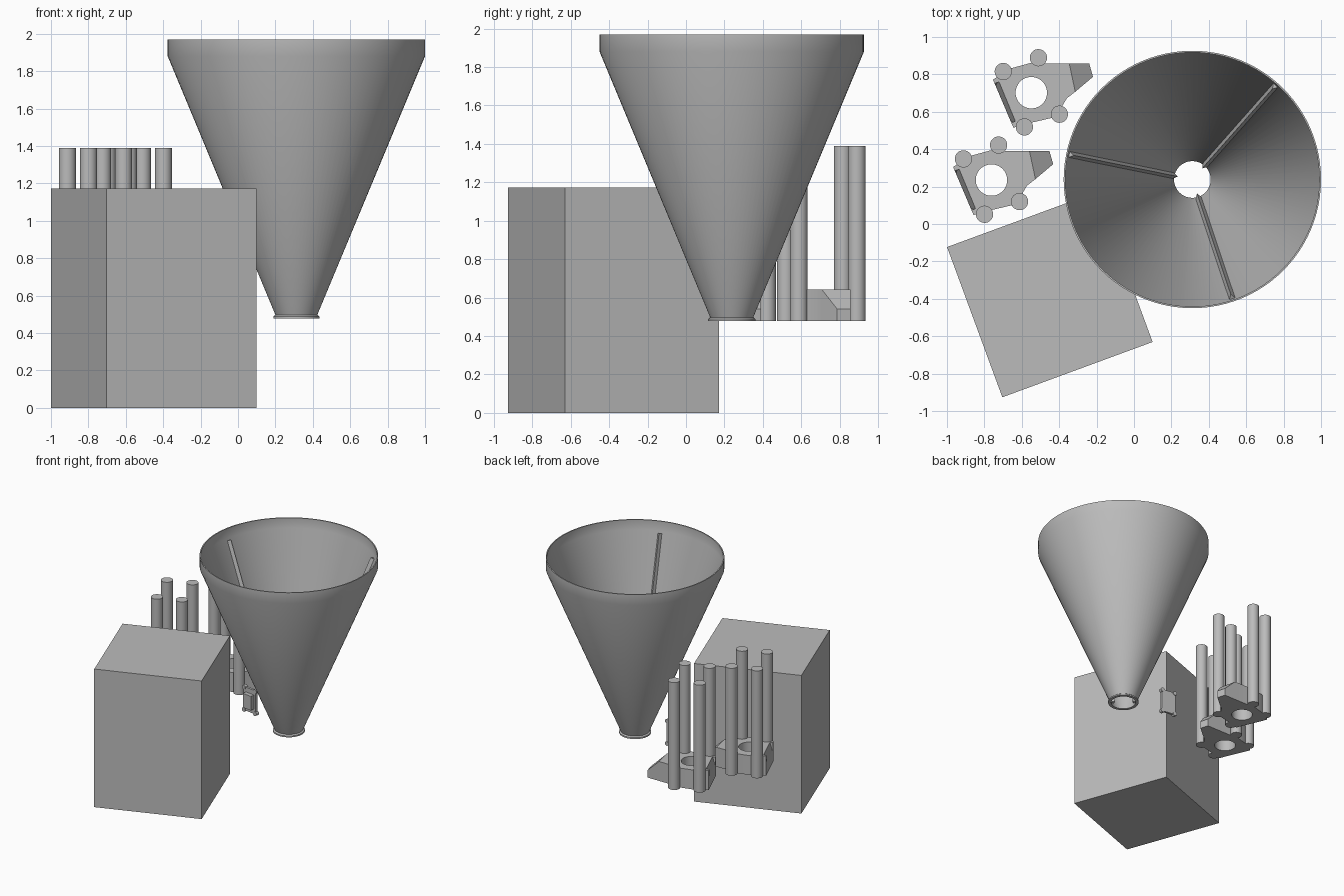
import bpy, bmesh, math
from mathutils import Matrix, Vector

if "Cube" in bpy.data.objects:
    bpy.data.objects.remove(bpy.data.objects["Cube"])

grey = bpy.data.materials.new("plain_grey")
grey.diffuse_color = (0.5, 0.5, 0.5, 1)
grey.use_nodes = True
grey.node_tree.nodes["Principled BSDF"].inputs["Base Color"].default_value = grey.diffuse_color


def finish(name, bm, smooth=True):
    bmesh.ops.recalc_face_normals(bm, faces=bm.faces)
    me = bpy.data.meshes.new(name)
    bm.to_mesh(me)
    bm.free()
    me.materials.append(grey)
    ob = bpy.data.objects.new(name, me)
    bpy.context.collection.objects.link(ob)
    bpy.ops.object.select_all(action='DESELECT')
    bpy.context.view_layer.objects.active = ob
    ob.select_set(True)
    if smooth:
        bpy.ops.object.shade_smooth_by_angle(angle=math.radians(30))
    return ob


def add_box(bm, centre, size, angle=0.0):
    m = (Matrix.Translation(centre) @ Matrix.Rotation(math.radians(angle), 4, 'Z')
         @ Matrix.Diagonal((*size, 1)))
    bmesh.ops.create_cube(bm, size=1, matrix=m)


def add_cylinder(bm, centre, radius, depth, rot=Matrix.Identity(4), segments=32):
    bmesh.ops.create_cone(bm, cap_ends=True, segments=segments, radius1=radius,
                          radius2=radius, depth=depth,
                          matrix=Matrix.Translation(centre) @ rot)


def cut(target, cutter):
    cutter.hide_render = True
    mod = target.modifiers.new("cut", 'BOOLEAN')
    mod.operation = 'DIFFERENCE'
    mod.solver = 'EXACT'
    mod.object = cutter
    bpy.context.view_layer.objects.active = target
    bpy.ops.object.modifier_apply(modifier=mod.name)
    bpy.data.objects.remove(cutter)


# Base block, turned on the ground
bm = bmesh.new()
add_box(bm, (-0.45, -0.377, 0.587), (0.856, 0.856, 1.174), 20.2)
finish("base_block", bm, smooth=False)

# Funnel: a thin closed profile spun round its axis
FX, FY = 0.312, 0.238
profile = [(0.098, 0.477), (0.123, 0.477), (0.123, 0.489), (0.112, 0.497),
           (0.688, 1.88), (0.688, 1.97), (0.679, 1.97), (0.679, 1.885),
           (0.098, 0.492)]
bm = bmesh.new()
N = 96
rings = []
for i in range(N):
    a = 2 * math.pi * i / N
    rings.append([bm.verts.new((FX + r * math.cos(a), FY + r * math.sin(a), z))
                  for r, z in profile])
for i in range(N):
    p, q = rings[i], rings[(i + 1) % N]
    for j in range(len(profile)):
        k = (j + 1) % len(profile)
        bm.faces.new((p[j], q[j], q[k], p[k]))
finish("funnel", bm)

# Three ridges running down the inside of the funnel
for n, deg in enumerate((48.5, 168.5, 288.5)):
    a = math.radians(deg)
    out = Vector((math.cos(a), math.sin(a), 0))
    side = Vector((-math.sin(a), math.cos(a), 0))
    inward = (Vector((0, 0, 1)) * 0.385 - out * 0.923) * 0.028
    bm = bmesh.new()
    ends = []
    for r, z in ((0.105, 0.505), (0.673, 1.868)):
        c = Vector((FX, FY, z)) + out * r
        ends.append([bm.verts.new(c + side * 0.017), bm.verts.new(c + inward),
                     bm.verts.new(c - side * 0.017)])
    bm.faces.new(ends[0])
    bm.faces.new(ends[1])
    for j in range(3):
        k = (j + 1) % 3
        bm.faces.new((ends[0][j], ends[0][k], ends[1][k], ends[1][j]))
    finish(f"funnel_ridge_{n + 1}", bm, smooth=False)

# Brackets: slab with sloping spout, centre hole, side saddle and four posts
Z0, Z1, ZT = 0.477, 0.642, 0.54
outline = [(0.203, 0.155, Z1), (0.075, 0.155, Z1), (0, 0.16, Z1), (-0.11, 0.13, Z1),
           (-0.205, 0.07, Z1), (-0.096, -0.187, Z1), (-0.02, -0.165, Z1),
           (0.13, -0.13, Z1), (0.19, -0.03, Z1), (0.235, 0.005, Z1),
           (0.33, 0.085, ZT), (0.31, 0.155, ZT)]
posts = [(-0.15, 0.113), (0.038, 0.187), (0.15, -0.115), (-0.037, -0.183)]

for n, (cx, cy) in enumerate(((-0.762, 0.235), (-0.549, 0.702))):
    bm = bmesh.new()
    top = [bm.verts.new((cx + x, cy + y, z)) for x, y, z in outline]
    low = [bm.verts.new((cx + x, cy + y, Z0)) for x, y, z in outline]
    bm.faces.new(top[:10])
    bm.faces.new((top[9], top[10], top[11], top[0]))
    bm.faces.new(low)
    for j in range(len(top)):
        k = (j + 1) % len(top)
        bm.faces.new((top[j], top[k], low[k], low[j]))
    body = finish(f"bracket_body_{n + 1}", bm, smooth=False)

    bm = bmesh.new()
    add_cylinder(bm, (cx, cy, 0.56), 0.084, 0.5, segments=48)
    cut(body, finish("hole_cutter", bm, smooth=False))

    # Rounded saddle cut into the outer side wall
    bm = bmesh.new()
    turn = (Matrix.Rotation(math.radians(22.5 + 180), 4, 'Z')
            @ Matrix.Rotation(math.radians(72), 4, 'Y'))
    add_cylinder(bm, (cx - 0.165, cy - 0.062, 0.635), 0.115, 0.07, turn, 48)
    cut(body, finish("saddle_cutter", bm, smooth=False))
    bpy.context.view_layer.objects.active = body
    body.select_set(True)
    bpy.ops.object.shade_smooth_by_angle(angle=math.radians(30))

    bm = bmesh.new()
    for x, y in posts:
        add_cylinder(bm, (cx + x, cy + y, (Z0 + 1.39) / 2), 0.046, 1.39 - Z0)
    finish(f"bracket_posts_{n + 1}", bm)

# Small upright plate behind the funnel neck, with corner bosses and a block
bm = bmesh.new()
PX, PY, PZ = -0.10, 0.31, 0.60
add_box(bm, (PX, PY, PZ), (0.13, 0.02, 0.2), -8)
add_box(bm, (PX, PY - 0.025, PZ), (0.085, 0.04, 0.12), -8)
lie = Matrix.Rotation(math.radians(-8), 4, 'Z') @ Matrix.Rotation(math.pi / 2, 4, 'X')
for sx in (-1, 1):
    for sz in (-1, 1):
        add_cylinder(bm, (PX + sx * 0.058, PY - sx * 0.008, PZ + sz * 0.095),
                     0.018, 0.03, lie, 16)
finish("mounting_plate", bm)
